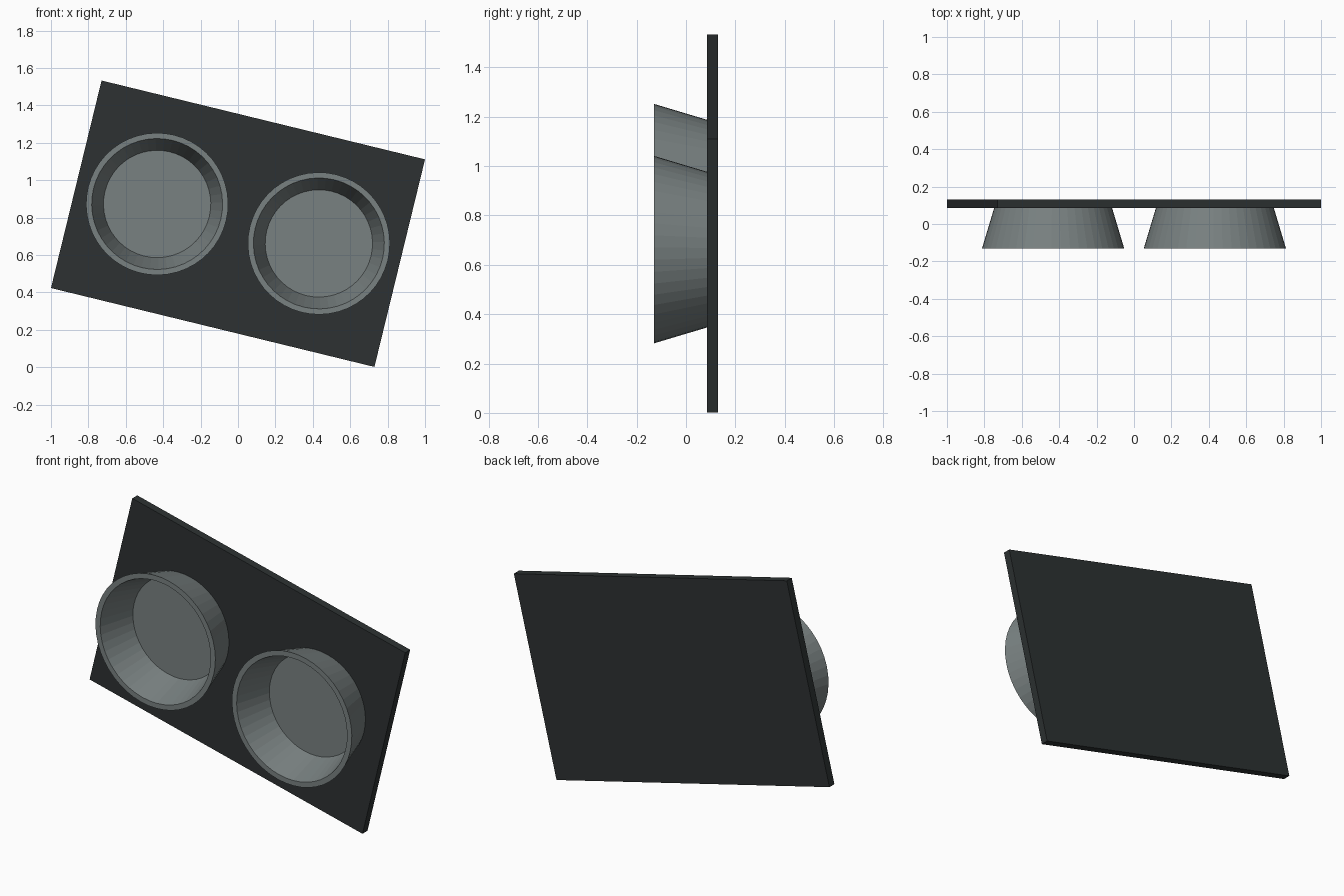
import bpy, bmesh, math
from mathutils import Matrix

if "Cube" in bpy.data.objects:
    bpy.data.objects.remove(bpy.data.objects["Cube"])

TILT = math.radians(13.7)
# Shared placement: plate centre height and clockwise tilt seen from the front
PLACE = Matrix.Translation((0, 0, 0.767)) @ Matrix.Rotation(TILT, 4, 'Y')


def material(name, rgb):
    m = bpy.data.materials.new(name)
    m.diffuse_color = (*rgb, 1)
    m.use_nodes = True
    m.node_tree.nodes["Principled BSDF"].inputs["Base Color"].default_value = m.diffuse_color
    return m


def finish(name, bm, mat):
    bmesh.ops.recalc_face_normals(bm, faces=bm.faces)
    mesh = bpy.data.meshes.new(name)
    bm.to_mesh(mesh)
    bm.free()
    mesh.materials.append(mat)
    ob = bpy.data.objects.new(name, mesh)
    ob.matrix_world = PLACE
    bpy.context.collection.objects.link(ob)
    return ob


def cup(name, cx, mat, sides=48):
    # Rings (radius, y): base, outer rim, inner rim, floor
    profile = [(0.315, 0.087), (0.38, -0.13), (0.35, -0.13), (0.287, 0.076)]
    bm = bmesh.new()
    rings = []
    for r, y in profile:
        rings.append([bm.verts.new((cx + r * math.cos(2 * math.pi * i / sides), y,
                                    r * math.sin(2 * math.pi * i / sides)))
                      for i in range(sides)])
    for a, b in zip(rings, rings[1:]):
        for i in range(sides):
            j = (i + 1) % sides
            bm.faces.new((a[i], a[j], b[j], b[i]))
    bm.faces.new(rings[0])
    bm.faces.new(rings[-1])
    return finish(name, bm, mat)


dark = material("dark_panel", (0.026, 0.031, 0.032))
grey = material("cup_grey", (0.19, 0.22, 0.22))

# Backing plate
bm = bmesh.new()
bmesh.ops.create_cube(bm, size=1, matrix=Matrix.Translation((0, 0.1075, 0))
                      @ Matrix.Diagonal((1.78, 0.045, 1.142, 1)))
finish("back_plate", bm, dark)

# Two flared cups
for side, name in ((-1, "left_cup"), (1, "right_cup")):
    cup(name, side * 0.445, grey)
